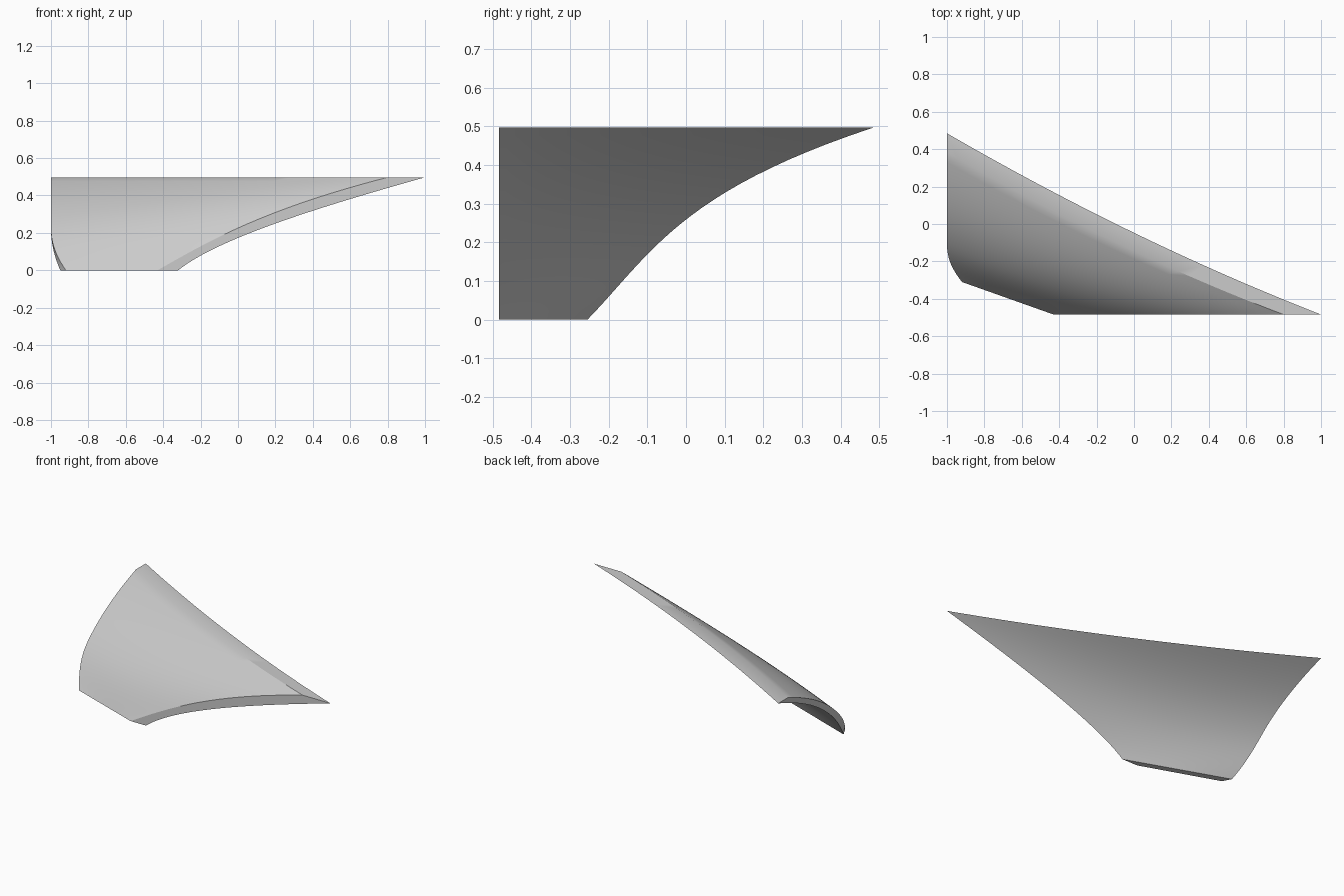
import bpy
import bmesh
import math

if "Cube" in bpy.data.objects:
    bpy.data.objects.remove(bpy.data.objects["Cube"], do_unlink=True)

HEIGHT, FRONT, ROWS, COLS = 0.497, -0.484, 24, 32
LEVELS = (0, 0.34, 0.66, 1)


def smooth_through(values, h):
    """Cubic through one value per level."""
    total = 0
    for i, value in enumerate(values):
        for j, level in enumerate(LEVELS):
            if j != i:
                value *= (h - level) / (LEVELS[i] - level)
        total += value
    return total


def skin(bm, left_y, right_x, tuck):
    """Grid of points for one curved skin, from the left end to the front cut."""
    grid = []
    for r in range(ROWS + 1):
        h = r / ROWS
        x0 = -1 + tuck * max(0, 1 - h / 0.45) ** 2
        y0, x1 = smooth_through(left_y, h), smooth_through(right_x, h)
        row = []
        for c in range(COLS + 1):
            t = c / COLS
            sag = 0.19 * h * t * (1 - t)
            row.append(bm.verts.new((x0 + (x1 - x0) * t,
                                     y0 + (FRONT - y0) * t - sag, h * HEIGHT)))
        grid.append(row)
    return grid


# Back and front skins of the curved plate
bm = bmesh.new()
back = skin(bm, (-0.255, -0.1, 0.1, 0.485), (-0.32, -0.01, 0.43, 1), 0.05)
front = skin(bm, (-0.31, -0.16, 0.03, 0.385), (-0.43, -0.12, 0.25, 0.8), 0.08)
for g in (back, front):
    for r in range(ROWS):
        for c in range(COLS):
            bm.faces.new((g[r][c], g[r][c + 1], g[r + 1][c + 1], g[r + 1][c]))


# Rim faces joining the skins at the bottom, top and both ends
def bridge(a, b):
    for i in range(len(a) - 1):
        bm.faces.new((a[i], a[i + 1], b[i + 1], b[i]))


for edge in (0, -1):
    bridge(back[edge], front[edge])
    bridge([row[edge] for row in back], [row[edge] for row in front])
bmesh.ops.recalc_face_normals(bm, faces=bm.faces)

mesh = bpy.data.meshes.new("curved_plate")
bm.to_mesh(mesh)
bm.free()
plate = bpy.data.objects.new("curved_plate", mesh)
bpy.context.collection.objects.link(plate)

# Plain grey finish
grey = bpy.data.materials.new("light_grey")
grey.use_nodes = True
grey.diffuse_color = (0.6, 0.6, 0.6, 1)
grey.node_tree.nodes["Principled BSDF"].inputs["Base Color"].default_value = (0.6, 0.6, 0.6, 1)
mesh.materials.append(grey)

bpy.context.view_layer.objects.active = plate
plate.select_set(True)
bpy.ops.object.shade_smooth_by_angle(angle=math.radians(30))
